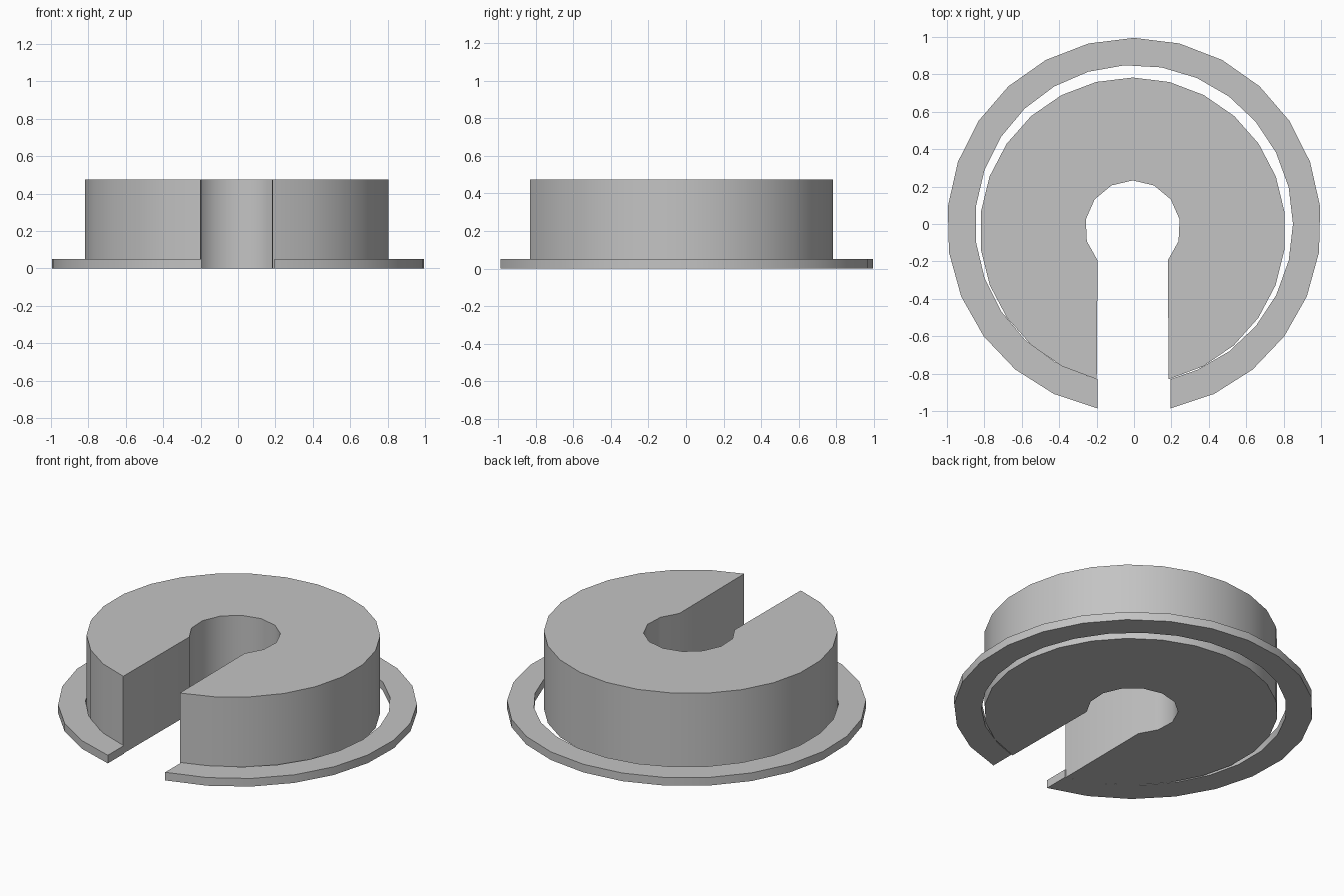
import bpy
import bmesh
from math import cos, sin, radians

if "Cube" in bpy.data.objects:
    bpy.data.objects.remove(bpy.data.objects["Cube"], do_unlink=True)

grey = bpy.data.materials.new("plain grey")
grey.use_nodes = True
colour = (0.55, 0.55, 0.55, 1)
grey.diffuse_color = colour
grey.node_tree.nodes["Principled BSDF"].inputs["Base Color"].default_value = colour


def arc(cx, cy, radius, start, end, steps):
    """Points along an arc, angles in degrees."""
    angles = [radians(start + (end - start) * i / steps) for i in range(steps + 1)]
    return [(cx + radius * cos(a), cy + radius * sin(a)) for a in angles]


def plate(name, outline, height):
    """Extrude a closed outline upwards from the ground."""
    bm = bmesh.new()
    base = bm.faces.new([bm.verts.new((x, y, 0)) for x, y in outline])
    top = bmesh.ops.extrude_face_region(bm, geom=[base], use_keep_orig=True)["geom"]
    bmesh.ops.translate(bm, vec=(0, 0, height),
                        verts=[v for v in top if isinstance(v, bmesh.types.BMVert)])
    bmesh.ops.recalc_face_normals(bm, faces=bm.faces)
    mesh = bpy.data.meshes.new(name)
    bm.to_mesh(mesh)
    bm.free()
    mesh.materials.append(grey)
    mesh.shade_smooth()
    mesh.set_sharp_from_angle(angle=radians(30))
    obj = bpy.data.objects.new(name, mesh)
    bpy.context.collection.objects.link(obj)
    return obj


# Thick slotted body: outer arc, then back along the keyhole
rim = arc(-0.007, -0.035, 0.818, -76.4, 256.4, 24)
bore = arc(-0.007, -0.022, 0.255, 222.5, -42.5, 10)
plate("slotted_body", rim + bore, 0.475)

# Thin open flange ring around the foot of the body
outer = arc(0, -0.005, 1.0, -78.75, 258.75, 24)
inner = [(-0.195, -0.83)] + arc(0, 0, 0.85, 253.4, -66.6, 24) + [(0.195, -0.83)]
plate("flange_ring", outer + inner, 0.05)
